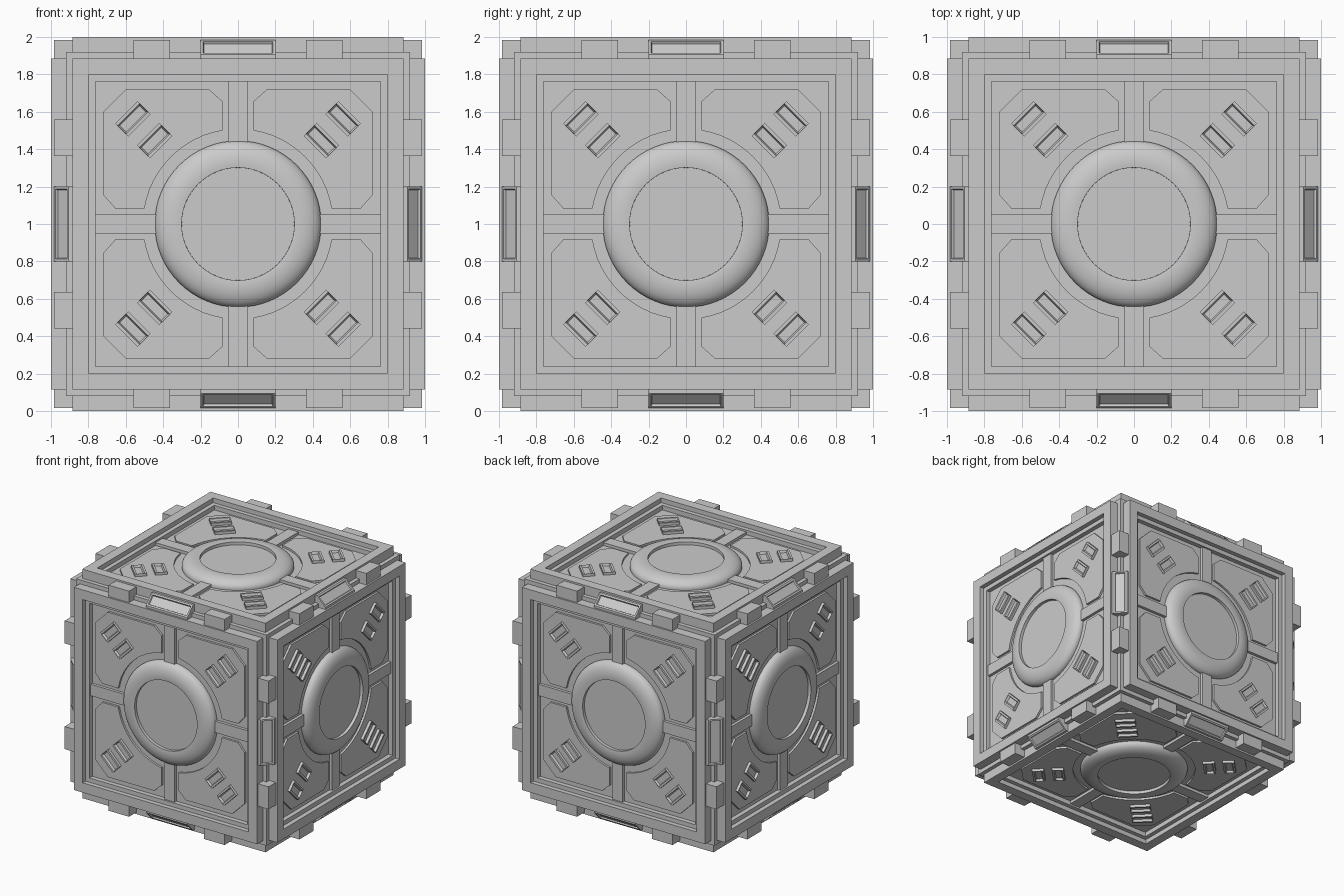
import bpy, bmesh
from math import pi, cos, sin, asin
from mathutils import Matrix

if "Cube" in bpy.data.objects:
    bpy.data.objects.remove(bpy.data.objects["Cube"])

CENTRE = Matrix.Translation((0, 0, 1))
# six face orientations: local +z points outward
FACES = [Matrix.Rotation(i * pi / 2, 4, 'Z') @ Matrix.Rotation(pi / 2, 4, 'X') for i in range(4)]
FACES += [Matrix.Identity(4), Matrix.Rotation(pi, 4, 'X')]
# twelve edge orientations: local edge runs along x at +y +z
EDGES = [ax @ Matrix.Rotation(i * pi / 2, 4, 'X')
         for ax in (Matrix.Identity(4), Matrix.Rotation(pi / 2, 4, 'Z'), Matrix.Rotation(pi / 2, 4, 'Y'))
         for i in range(4)]


def finish(bm, name):
    bmesh.ops.recalc_face_normals(bm, faces=bm.faces)
    me = bpy.data.meshes.new(name)
    bm.to_mesh(me)
    bm.free()
    return me


def place(me, matrices):
    for m in matrices:
        ob = bpy.data.objects.new(me.name, me)
        ob.matrix_world = CENTRE @ m
        bpy.context.collection.objects.link(ob)


def add_box(bm, x0, x1, y0, y1, z0, z1):
    m = Matrix.Translation(((x0 + x1) / 2, (y0 + y1) / 2, (z0 + z1) / 2))
    m = m @ Matrix.Diagonal((x1 - x0, y1 - y0, z1 - z0, 1))
    return bmesh.ops.create_cube(bm, size=1, matrix=m)['verts']


def add_prism(bm, pts, z0, z1):
    f = bm.faces.new([bm.verts.new((x, y, z0)) for x, y in pts])
    ext = bmesh.ops.extrude_face_region(bm, geom=[f], use_keep_orig=True)['geom']
    bmesh.ops.translate(bm, vec=(0, 0, z1 - z0), verts=[v for v in ext if isinstance(v, bmesh.types.BMVert)])


def recess(bm, face, rim, slope, depth):
    """Flat rim, then a tapered pocket."""
    bm.normal_update()
    bmesh.ops.inset_individual(bm, faces=[face], thickness=rim)
    bmesh.ops.inset_individual(bm, faces=[face], thickness=slope, depth=-depth)


# core block
bm = bmesh.new()
add_box(bm, -.92, .92, -.92, .92, -.92, .92)
place(finish(bm, "core"), [Matrix.Identity(4)])

# stepped square frame on every face
bm = bmesh.new()
profile = [(.885, .90), (.885, 1), (.80, 1), (.80, .96), (.763, .96), (.763, .90)]
corners = [(1, 1), (-1, 1), (-1, -1), (1, -1)]
loops = [[bm.verts.new((sx * h, sy * h, z)) for h, z in profile] for sx, sy in corners]
for i in range(4):
    a, b = loops[i], loops[(i + 1) % 4]
    for j in range(len(profile)):
        k = (j + 1) % len(profile)
        bm.faces.new((a[j], a[k], b[k], b[j]))
place(finish(bm, "face_frame"), FACES)

# quarter panels with clipped corners and a round cut-out
R, e = .507, .082
t = asin(e / R)
pts = [(e, .655), (.155, .72), (.60, .72), (.72, .60), (.72, .155), (.655, e)]
for i in range(13):
    a = t + (pi / 2 - 2 * t) * i / 12
    pts.append((R * cos(a), R * sin(a)))
bm = bmesh.new()
for sx, sy in corners:
    add_prism(bm, [(sx * x, sy * y) for x, y in pts], .91, .938)
place(finish(bm, "quarter_panel"), FACES)

# cross bars between ring and frame
bm = bmesh.new()
for i in range(4):
    vs = add_box(bm, .40, .78, -.05, .05, .91, .945)
    bmesh.ops.rotate(bm, verts=vs, matrix=Matrix.Rotation(i * pi / 2, 3, 'Z'))
place(finish(bm, "cross_bar"), FACES)

# slotted vents, two on each quarter panel
bm = bmesh.new()
for r in (.63, .795):
    add_box(bm, r - .049, r + .049, -.084, .084, .925, .962)
bm.normal_update()
for f in [f for f in bm.faces if f.normal.z > .9]:
    recess(bm, f, .024, .01, .02)
for v in bm.verts:
    if abs(v.co.y) < .08:      # lengthen the pockets
        v.co.y *= 1.25
unit = bm.faces[:]
bmesh.ops.rotate(bm, verts=bm.verts, matrix=Matrix.Rotation(pi / 4, 3, 'Z'))
bmesh.ops.spin(bm, geom=unit, axis=(0, 0, 1), cent=(0, 0, 0), angle=2 * pi * 3 / 4, steps=3, use_duplicate=True)
place(finish(bm, "vent_slot"), FACES)

# central ring: rounded outside, crest near the inner rim
prof = [(.30, .91)]
for i in range(13):
    a = 1.8 - 1.8 * i / 12
    prof.append((.328 + .117 * cos(a), .93 + .068 * sin(a)))
prof.append((.445, .91))
bm = bmesh.new()
N = 64
rows = [[bm.verts.new((r * cos(2 * pi * i / N), r * sin(2 * pi * i / N), z)) for r, z in prof] for i in range(N)]
for i in range(N):
    a, b = rows[i], rows[(i + 1) % N]
    for j in range(len(prof)):
        k = (j + 1) % len(prof)
        bm.faces.new((a[j], a[k], b[k], b[j]))
me = finish(bm, "centre_ring")
me.shade_smooth()
me.set_sharp_from_angle(angle=pi / 5)
place(me, FACES)

# disc inside the ring
bm = bmesh.new()
add_prism(bm, [(.31 * cos(i * pi / 32), .31 * sin(i * pi / 32)) for i in range(64)], .91, .97)
place(finish(bm, "centre_disc"), FACES)

# handles at the middle of every edge: chamfered block with a pocket
bm = bmesh.new()
add_box(bm, -.2, .2, .86, .985, .86, .985)
edge = [ed for ed in bm.edges if all(v.co.y > .98 and v.co.z > .98 for v in ed.verts)]
bmesh.ops.bevel(bm, geom=edge, offset=.08, segments=1, affect='EDGES')
bm.normal_update()
recess(bm, next(f for f in bm.faces if f.normal.y > .5 and f.normal.z > .5), .02, .006, .012)
place(finish(bm, "edge_handle"), EDGES)

# pairs of edge clamps
bm = bmesh.new()
add_box(bm, .363, .56, .88, .985, .88, .985)
add_box(bm, -.56, -.363, .88, .985, .88, .985)
place(finish(bm, "edge_clamp"), EDGES)
